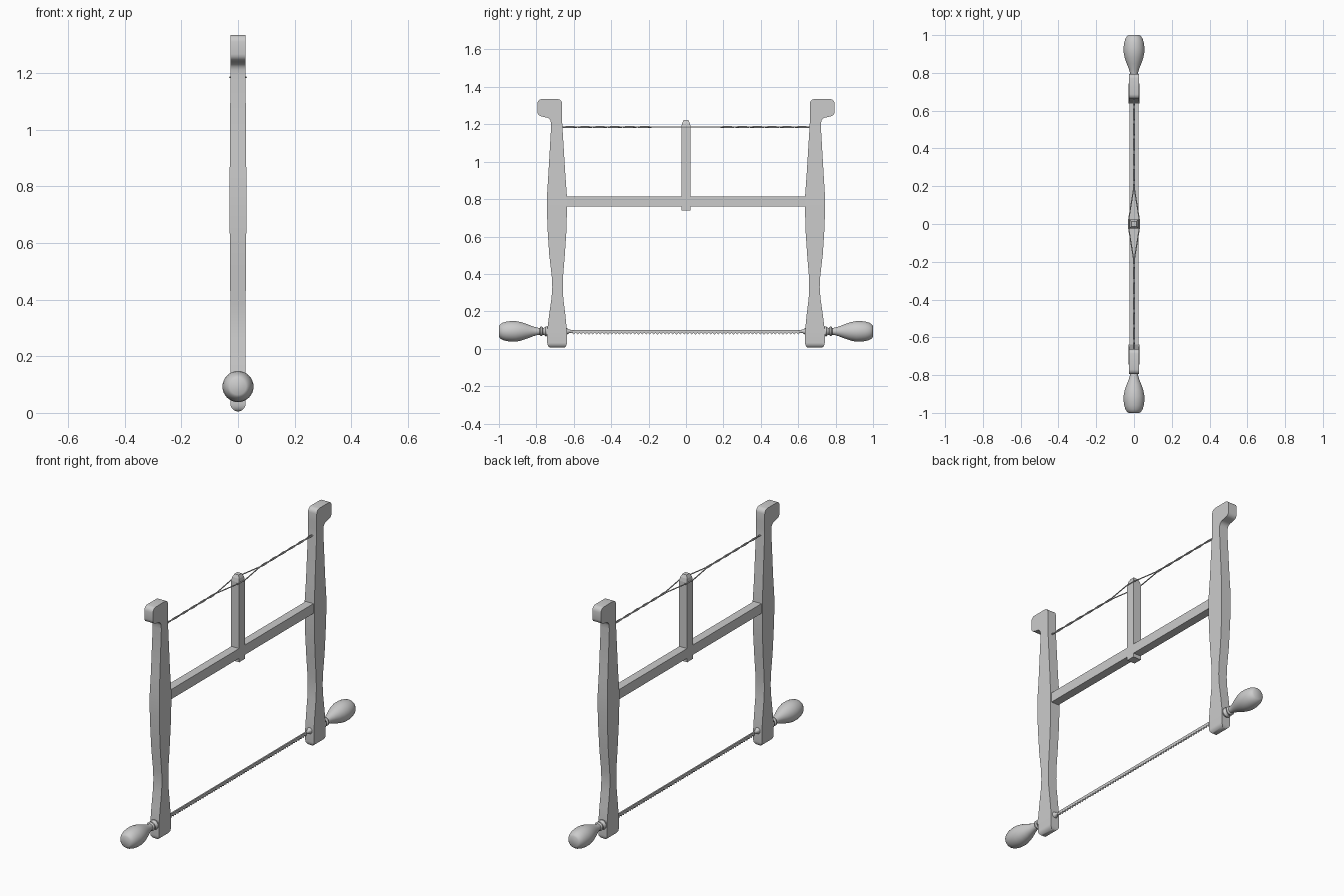
import bpy, bmesh, math
from mathutils import Vector

if "Cube" in bpy.data.objects:
    bpy.data.objects.remove(bpy.data.objects["Cube"], do_unlink=True)

grey = bpy.data.materials.new("plain grey")
grey.use_nodes = True
COLOUR = (0.6, 0.6, 0.6, 1)
grey.diffuse_color = COLOUR
grey.node_tree.nodes["Principled BSDF"].inputs["Base Color"].default_value = COLOUR

BLADE_Z = 0.093
CORD_Z = 1.185


def make(name, bm, smooth=None):
    bmesh.ops.recalc_face_normals(bm, faces=bm.faces[:])
    mesh = bpy.data.meshes.new(name)
    bm.to_mesh(mesh)
    bm.free()
    obj = bpy.data.objects.new(name, mesh)
    bpy.context.collection.objects.link(obj)
    mesh.materials.append(grey)
    if smooth:
        bpy.ops.object.select_all(action="DESELECT")
        obj.select_set(True)
        bpy.context.view_layer.objects.active = obj
        bpy.ops.object.shade_smooth_by_angle(angle=math.radians(smooth))
    return obj


def loft(bm, rings):
    """Skin a list of closed rings and cap both ends."""
    loops = [[bm.verts.new(p) for p in ring] for ring in rings]
    for a, b in zip(loops, loops[1:]):
        n = len(a)
        for i in range(n):
            j = (i + 1) % n
            bm.faces.new((a[i], a[j], b[j], b[i]))
    bm.faces.new(loops[0])
    bm.faces.new(loops[-1])


def rect(hx, y0, y1, z):
    return [(-hx, y0, z), (hx, y0, z), (hx, y1, z), (-hx, y1, z)]


def box(name, hx, y0, y1, z0, z1):
    bm = bmesh.new()
    loft(bm, [rect(hx, y0, y1, z0), rect(hx, y0, y1, z1)])
    return make(name, bm)


def post(name, s):
    # Rounded foot, then shaped shaft: height, inner edge, outer edge, half width
    rings = []
    for i in range(7):
        a = math.radians(10 + 80 * i / 6)
        inset = 0.02 * (1 - math.sin(a))
        rings.append((0.033 - 0.028 * math.cos(a), 0.637 + inset, 0.742 - inset, 0.027 * math.sin(a)))
    rings += [(0.10, 0.637, 0.742, 0.027), (0.18, 0.645, 0.732, 0.027),
              (0.27, 0.656, 0.719, 0.027), (0.33, 0.659, 0.715, 0.027),
              (0.39, 0.657, 0.718, 0.027), (0.50, 0.648, 0.731, 0.028),
              (0.62, 0.64, 0.739, 0.029), (0.72, 0.637, 0.743, 0.03),
              (0.82, 0.637, 0.743, 0.03), (0.93, 0.645, 0.736, 0.028),
              (1.19, 0.661, 0.721, 0.027), (1.212, 0.662, 0.723, 0.027)]
    # Underside of the hook sweeps outward, then its nose and top corners round over
    for i in range(1, 5):
        a = math.radians(90 * i / 4)
        rings.append((1.212 + 0.026 * math.sin(a), 0.662, 0.723 + 0.032 * (1 - math.cos(a)), 0.027))
    for i in range(5):
        a = math.radians(90 * i / 4)
        rings.append((1.267 - 0.025 * math.cos(a), 0.662, 0.769 + 0.026 * math.sin(a), 0.027))
    for i in range(5):
        a = math.radians(90 * i / 4)
        c = 0.025 * (1 - math.cos(a))
        rings.append((1.31 + 0.025 * math.sin(a), 0.662 + c, 0.795 - c, 0.027))
    bm = bmesh.new()
    loft(bm, [rect(w, s * y0, s * y1, z) for z, y0, y1, w in rings])
    make(name, bm, 35)


def turned(name, profile, s, sides=32):
    bm = bmesh.new()
    loft(bm, [[(r * math.cos(t), s * y, BLADE_Z + r * math.sin(t))
               for t in (math.tau * k / sides for k in range(sides))] for y, r in profile])
    make(name, bm, 40)


HANDLE = [(0.735, 0.024), (0.75, 0.027), (0.757, 0.02), (0.764, 0.018), (0.77, 0.025),
          (0.777, 0.025), (0.783, 0.018), (0.80, 0.021), (0.82, 0.027), (0.85, 0.039),
          (0.88, 0.049), (0.91, 0.055), (0.935, 0.055), (0.96, 0.052), (0.98, 0.046),
          (0.993, 0.038), (1.0, 0.029)]
FERRULE = [(0.65, 0.017), (0.636, 0.017), (0.625, 0.01), (0.605, 0.006)]

for side, s in (("front", -1), ("back", 1)):
    post(side + "_post", s)
    turned(side + "_handle", HANDLE, s)
    turned(side + "_blade_holder", FERRULE, s, 16)

# Crossbar and the tightening paddle through its middle
box("crossbar", 0.024, -0.645, 0.645, 0.76, 0.815)
bm = bmesh.new()
loft(bm, [rect(h, -h, h, z) for h, z in ((0.025, 0.738), (0.025, 1.185), (0.021, 1.205), (0.013, 1.222))])
make("tightening_paddle", bm)

# Toothed blade
TEETH, HALF = 60, 0.61
bm = bmesh.new()
step = 2 * HALF / TEETH
outline = [(-0.64, 0.086), (-0.64, 0.099), (0.64, 0.099), (0.64, 0.086)]
for i in range(TEETH):
    y = HALF - i * step
    outline += [(y, 0.086), (y - step / 2, 0.076)]
outline.append((-HALF, 0.086))
loft(bm, [[(x, y, z) for y, z in outline] for x in (-0.004, 0.004)])
make("saw_blade", bm)


# Twisted cord: two strands that part around the paddle
def strand(name, sign):
    path = []
    for i in range(-66, 67):
        y = i / 100
        d = max(abs(y) - 0.18, 0)
        if d:
            a = math.tau * d / 0.16
            path.append(Vector((sign * 0.003 * math.cos(a), y, CORD_Z + sign * 0.003 * math.sin(a))))
        else:
            spread = min(1, (0.18 - abs(y)) / 0.155)
            path.append(Vector((sign * (0.003 + 0.025 * spread), y, CORD_Z)))
    bm = bmesh.new()
    loft(bm, [[p + Vector((0.003 * math.cos(t), 0, 0.003 * math.sin(t)))
               for t in (math.tau * k / 8 for k in range(8))] for p in path])
    make(name, bm, 50)


strand("left_cord_strand", 1)
strand("right_cord_strand", -1)
